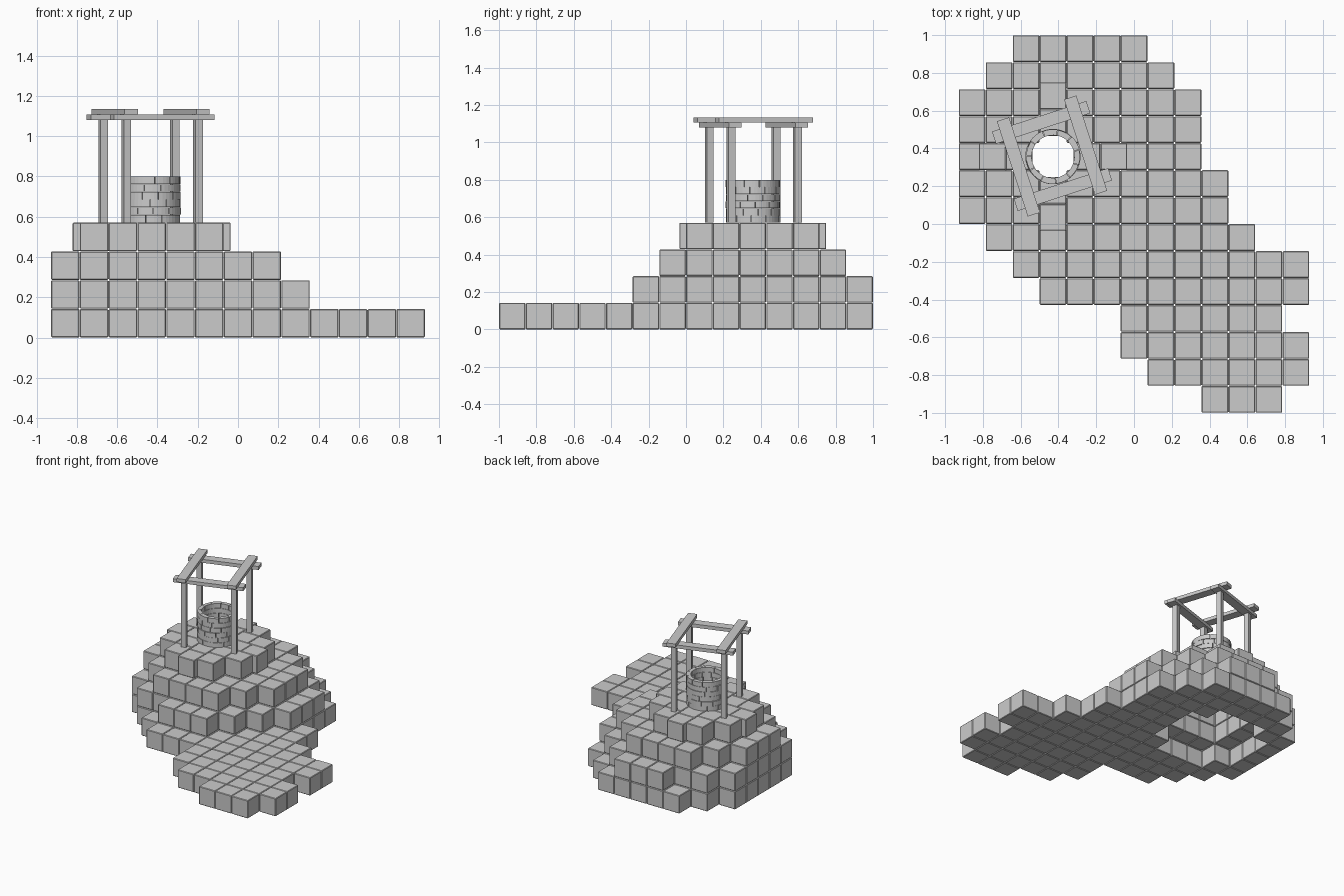
import bpy, bmesh, math, random
from mathutils import Matrix, Vector

if "Cube" in bpy.data.objects:
    bpy.data.objects.remove(bpy.data.objects["Cube"])

random.seed(4)
C = 1 / 7                      # block pitch
CX, CY = -0.429, 0.357         # well centre
TOP = 4 * C                    # top of the mound


def finish(name, bm, bevel=0.0):
    bmesh.ops.recalc_face_normals(bm, faces=bm.faces)
    me = bpy.data.meshes.new(name)
    bm.to_mesh(me)
    bm.free()
    ob = bpy.data.objects.new(name, me)
    bpy.context.collection.objects.link(ob)
    if bevel:
        m = ob.modifiers.new("bevel", "BEVEL")
        m.width = bevel
        m.segments = 1
    return ob


def box(bm, centre, size, rot=0.0):
    mat = (Matrix.Translation(centre) @ Matrix.Rotation(rot, 4, 'Z')
           @ Matrix.Diagonal((*size, 1)))
    bmesh.ops.create_cube(bm, size=1, matrix=mat)


# Mound layers: first row, then (first column, last column) for each row,
# and the radius (in blocks) of the hollow in the middle
layers = [
    (0, [(9, 11), (7, 12), (6, 12), (6, 11), (3, 12), (2, 12), (1, 10),
         (0, 9), (0, 9), (0, 8), (0, 8), (0, 8), (1, 7), (2, 6)], 2.3),
    (5, [(3, 5), (1, 6), (0, 7), (0, 8), (0, 8), (0, 8), (0, 7), (1, 6), (3, 5)], 1.5),
    (6, [(2, 5), (1, 6), (0, 7), (0, 7), (0, 7), (1, 6), (2, 5)], 1.5),
    (7, [(2, 4), (1, 5), (1, 5), (1, 5), (2, 4)], 0.5),
]
for k, (row0, spans, hole) in enumerate(layers):
    bm = bmesh.new()
    for n, (a, b) in enumerate(spans):
        j = row0 + n
        for i in range(a, b + 1):
            dx, dy = i - 3, j - 9
            if math.hypot(dx, dy) < hole:
                continue
            x, y = -6.5 * C + (i + 0.5) * C, -1 + (j + 0.5) * C
            # axial blocks of the top layer are pushed outward around the shaft
            if k == 3 and dx * dy == 0:
                x += math.copysign(0.036, dx) if dx else 0
                y += math.copysign(0.036, dy) if dy else 0
            s = C - 0.002
            box(bm, (x, y, (k + 0.5) * C), (s, s, s))
    finish(f"block_layer_{k + 1}", bm, 0.004)

# Brick well wall: staggered rings of curved bricks
bm = bmesh.new()
ROWS, BRICKS, SEG = 6, 11, 4
h = (0.80 - TOP) / ROWS
for r in range(ROWS):
    start = (r % 2) * math.pi / BRICKS + random.uniform(-0.12, 0.12)
    for b in range(BRICKS):
        step = 2 * math.pi / BRICKS
        a0, a1 = start + b * step + 0.01, start + (b + 1) * step - 0.01
        ro, ri = 0.144 + random.uniform(-0.003, 0.003), 0.113
        z0, z1 = TOP + r * h + 0.001, TOP + (r + 1) * h - 0.001
        rings = []
        for s in range(SEG + 1):
            a = a0 + (a1 - a0) * s / SEG
            rings.append([bm.verts.new((CX + q * math.cos(a), CY + q * math.sin(a), z))
                          for q, z in ((ri, z0), (ro, z0), (ro, z1), (ri, z1))])
        for p, q in zip(rings, rings[1:]):
            for e in range(4):
                f = (e + 1) % 4
                bm.faces.new((p[e], p[f], q[f], q[e]))
        bm.faces.new(rings[0][::-1])
        bm.faces.new(rings[-1])
finish("well_bricks", bm)

# Timber frame, turned about the well
T = math.radians(18)
R = Matrix.Rotation(T, 3, 'Z')
D = 0.187
FC = Vector((-0.434, 0.36, 0))


def timber(name, local, size):
    bm = bmesh.new()
    box(bm, FC + R @ Vector(local), size, T)
    finish(name, bm)


for sx in (-1, 1):
    for sy in (-1, 1):
        timber("post", (sx * D, sy * D, (TOP + 1.082) / 2), (0.038, 0.038, 1.082 - TOP))
    timber("lower_beam", (0, sx * D, 1.094), (0.525, 0.068, 0.027))
    timber("upper_beam", (sx * D, 0, 1.121), (0.068, 0.53, 0.027))
